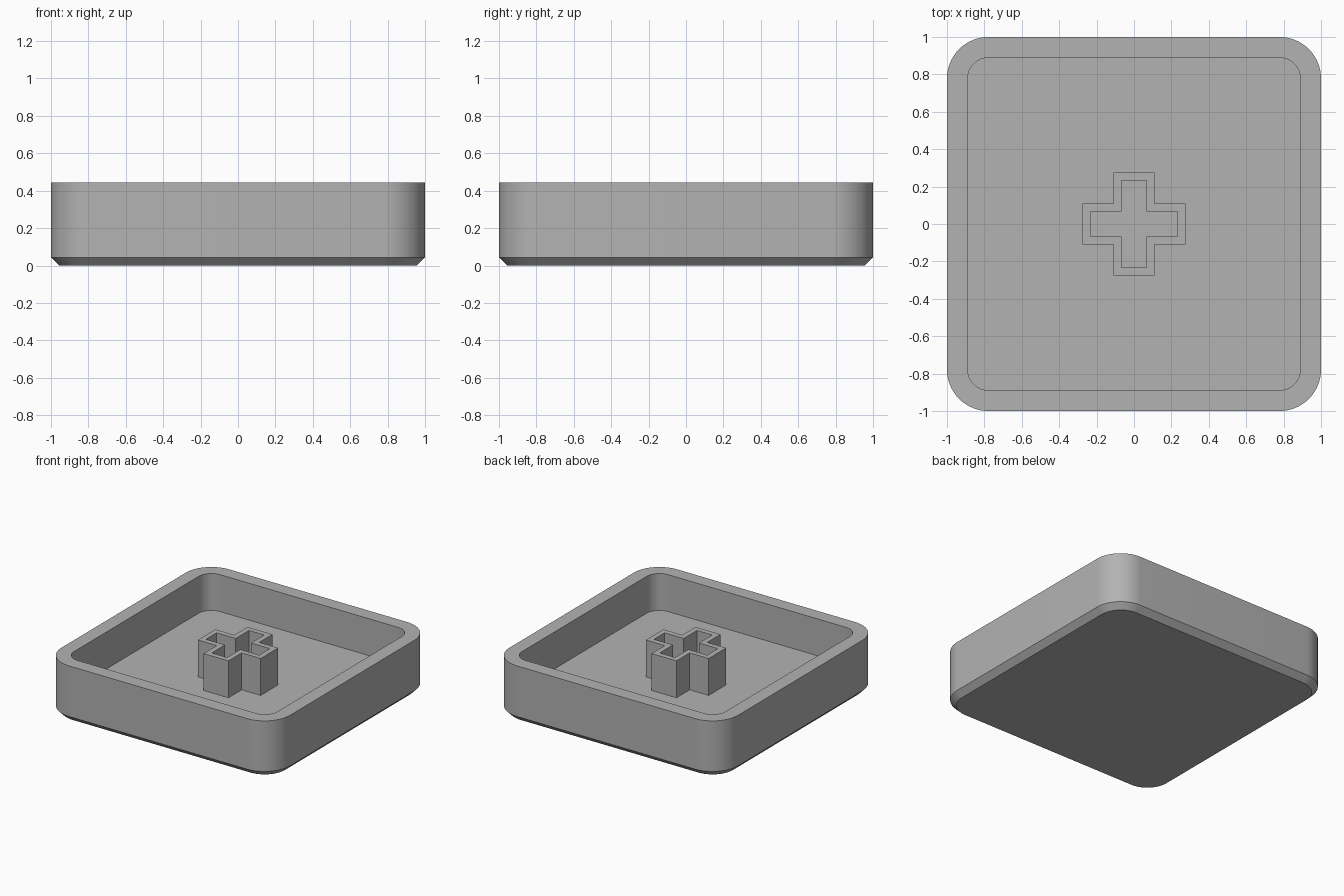
import bpy, bmesh, math

cube = bpy.data.objects.get("Cube")
if cube:
    bpy.data.objects.remove(cube, do_unlink=True)

HEIGHT, FLOOR, CHAMFER = 0.444, 0.152, 0.044

grey = bpy.data.materials.new("plain grey")
grey.use_nodes = True
colour = (0.45, 0.45, 0.45, 1)
grey.diffuse_color = colour
grey.node_tree.nodes["Principled BSDF"].inputs["Base Color"].default_value = colour


def rounded_square(half, radius, steps=16):
    """Counter-clockwise outline with rounded corners."""
    points = []
    for corner in range(4):
        mid = math.pi * (corner / 2 + 0.25)
        cx = math.copysign(half - radius, math.cos(mid))
        cy = math.copysign(half - radius, math.sin(mid))
        for i in range(steps + 1):
            a = math.pi / 2 * (corner + i / steps)
            points.append((cx + radius * math.cos(a), cy + radius * math.sin(a)))
    return points


def plus_outline(length, width):
    """Counter-clockwise plus shape, one arm per quarter turn."""
    points = []
    for turn in range(4):
        c, s = round(math.cos(turn * math.pi / 2)), round(math.sin(turn * math.pi / 2))
        for x, y in ((length, -width), (length, width), (width, width)):
            points.append((c * x - s * y, s * x + c * y))
    return points


def skin(name, rings, cap_ends=False, closed=False):
    """Bridge matching (outline, height) rings into one surface."""
    bm = bmesh.new()
    loops = [[bm.verts.new((x, y, z)) for x, y in outline] for outline, z in rings]
    pairs = list(zip(loops, loops[1:]))
    if closed:
        pairs.append((loops[-1], loops[0]))
    for low, high in pairs:
        n = len(low)
        for i in range(n):
            j = (i + 1) % n
            bm.faces.new((low[i], low[j], high[j], high[i]))
    if cap_ends:
        bm.faces.new(list(reversed(loops[0])))
        bm.faces.new(loops[-1])
    bmesh.ops.recalc_face_normals(bm, faces=bm.faces)
    mesh = bpy.data.meshes.new(name)
    bm.to_mesh(mesh)
    bm.free()
    mesh.materials.append(grey)
    obj = bpy.data.objects.new(name, mesh)
    bpy.context.collection.objects.link(obj)
    bpy.ops.object.select_all(action="DESELECT")
    obj.select_set(True)
    bpy.context.view_layer.objects.active = obj
    bpy.ops.object.shade_smooth_by_angle(angle=math.radians(30))
    return obj


# Shallow tray: chamfered base, outer wall, flat rim, inner wall and floor
outer = rounded_square(1, 0.222)
inner = rounded_square(0.889, 0.111)
skin("tray", [
    (rounded_square(1 - CHAMFER, 0.222 - CHAMFER), 0),
    (outer, CHAMFER),
    (outer, HEIGHT),
    (inner, HEIGHT),
    (inner, FLOOR),
], cap_ends=True)

# Hollow plus-shaped socket standing on the floor
socket_outer = plus_outline(0.275, 0.109)
socket_inner = plus_outline(0.233, 0.067)
skin("plus_socket", [
    (socket_outer, FLOOR),
    (socket_outer, HEIGHT),
    (socket_inner, HEIGHT),
    (socket_inner, FLOOR),
])
